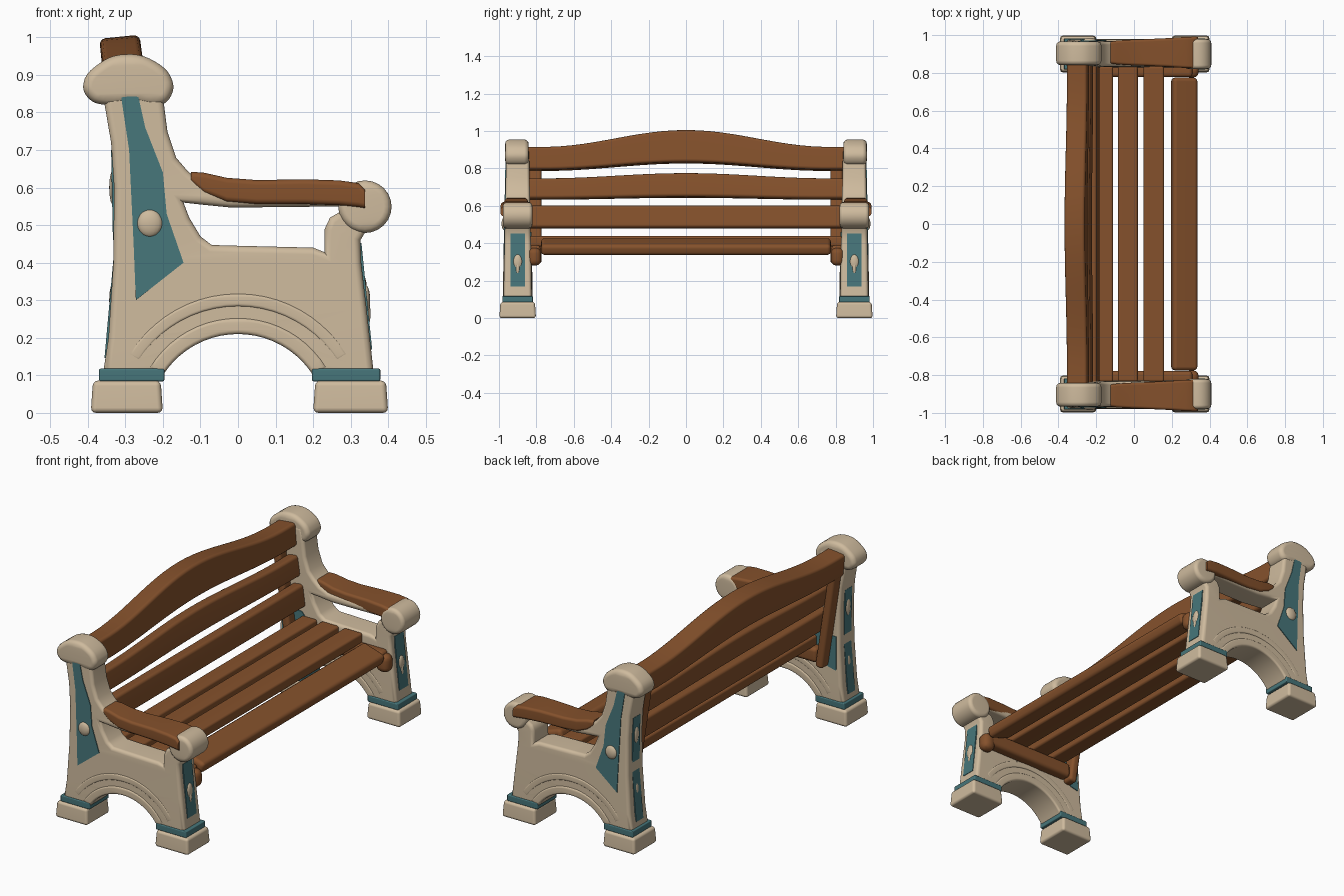
import bpy, bmesh
from math import sin, cos, pi, radians
from mathutils import Matrix

cube = bpy.data.objects.get("Cube")
if cube:
    bpy.data.objects.remove(cube, do_unlink=True)


def material(name, r, g, b):
    m = bpy.data.materials.new(name)
    m.use_nodes = True
    m.diffuse_color = (r, g, b, 1)
    m.node_tree.nodes["Principled BSDF"].inputs["Base Color"].default_value = (r, g, b, 1)
    return m


STONE = material("cream stone", .62, .495, .34)
WOOD = material("brown wood", .235, .083, .025)
TEAL = material("teal paint", .062, .18, .195)


def finish(name, mesh, mat, bevel=0):
    """Smooth-shade a mesh, keep hard edges, and link it."""
    bm = bmesh.new()
    bm.from_mesh(mesh)
    bmesh.ops.remove_doubles(bm, verts=bm.verts, dist=1e-5)
    bmesh.ops.recalc_face_normals(bm, faces=bm.faces)
    bm.to_mesh(mesh)
    bm.free()
    mesh.materials.clear()
    mesh.materials.append(mat)
    mesh.shade_smooth()
    if not bevel:
        mesh.set_sharp_from_angle(angle=radians(40))
    ob = bpy.data.objects.new(name, mesh)
    bpy.context.collection.objects.link(ob)
    if bevel:
        mod = ob.modifiers.new("soft edges", 'BEVEL')
        mod.width = bevel
        mod.segments = 3
    ob.modifiers.new("even shading", 'WEIGHTED_NORMAL').keep_sharp = True


def narrowing(z):
    """The frames get thinner with height."""
    return 1.06 - .27 * (z - .1)


def profile(name, outlines, y, half, bevel, mat, smooth=False, offset=0, narrow=False):
    """Extrude closed x-z outlines (outer one first, then holes) along y."""
    cu = bpy.data.curves.new(name, 'CURVE')
    cu.dimensions = '2D'
    cu.fill_mode = 'BOTH'
    cu.extrude = half - bevel
    cu.bevel_depth = bevel
    cu.bevel_resolution = 2
    cu.offset = -bevel
    cu.resolution_u = 5
    for pts in outlines:
        sp = cu.splines.new('BEZIER')
        sp.bezier_points.add(len(pts) - 1)
        for bp, (x, z) in zip(sp.bezier_points, pts):
            bp.co = (x, z, 0)
            bp.handle_left_type = bp.handle_right_type = 'AUTO' if smooth else 'VECTOR'
        sp.use_cyclic_u = True
    tmp = bpy.data.objects.new(name + "_curve", cu)
    bpy.context.collection.objects.link(tmp)
    dg = bpy.context.evaluated_depsgraph_get()
    mesh = bpy.data.meshes.new_from_object(tmp.evaluated_get(dg))
    bpy.data.objects.remove(tmp, do_unlink=True)
    mesh.transform(Matrix.Translation((0, offset, 0)) @ Matrix.Rotation(pi / 2, 4, 'X'))
    for v in mesh.vertices:
        v.co.y = y + v.co.y * (narrowing(v.co.z) if narrow else 1)
    finish(name, mesh, mat)


def from_bmesh(name, bm, mat, bevel=0):
    mesh = bpy.data.meshes.new(name)
    bm.to_mesh(mesh)
    bm.free()
    finish(name, mesh, mat, bevel)


def block(name, loc, size, mat, bevel=0, tilt=0, taper=1):
    """Box, optionally tilted about y and narrowed at the top."""
    bm = bmesh.new()
    bmesh.ops.create_cube(bm, size=1)
    for v in bm.verts:
        if v.co.z > 0:
            v.co.x *= taper
            v.co.y *= taper
    bm.transform(Matrix.Translation(loc) @ Matrix.Rotation(tilt, 4, 'Y')
                 @ Matrix.Diagonal((*size, 1)))
    from_bmesh(name, bm, mat, bevel)


def knob(name, loc, size, mat):
    bm = bmesh.new()
    bmesh.ops.create_uvsphere(bm, u_segments=16, v_segments=10, radius=1)
    bm.transform(Matrix.Translation(loc) @ Matrix.Diagonal((*size, 1)))
    from_bmesh(name, bm, mat)


def rounded(w, h, r):
    """Rounded rectangle section."""
    pts = []
    for i, (sx, sy) in enumerate([(1, 1), (-1, 1), (-1, -1), (1, -1)]):
        for k in range(4):
            a = pi / 2 * (i + k / 3)
            pts.append((sx * (w / 2 - r) + r * cos(a), sy * (h / 2 - r) + r * sin(a)))
    return pts


def loft(name, rings, mat):
    bm = bmesh.new()
    loops = [[bm.verts.new(p) for p in ring] for ring in rings]
    n = len(loops[0])
    for a, b in zip(loops, loops[1:]):
        for i in range(n):
            bm.faces.new((a[i], a[(i + 1) % n], b[(i + 1) % n], b[i]))
    bm.faces.new(loops[0])
    bm.faces.new(loops[-1])
    from_bmesh(name, bm, mat)


def plank(name, x, low, high, thick, tilt, rise_low=0, rise_high=0, bow=0):
    """Plank along y whose lower and upper edges may swell at the middle."""
    rings = []
    steps = 28 if rise_high else 1
    for i in range(steps + 1):
        y = .85 * (2 * i / steps - 1)
        f = .5 + .5 * cos(pi * min(abs(y) / .76, 1))
        z0, z1 = low + rise_low * f, high + rise_high * f
        rings.append([(x - bow * f + u * cos(tilt) + v * sin(tilt), y,
                       (z0 + z1) / 2 - u * sin(tilt) + v * cos(tilt))
                      for u, v in rounded(thick, z1 - z0, .016)])
    loft(name, rings, WOOD)


def arc(r, start, end, n=20):
    return [(r * cos(radians(start + (end - start) * i / n)),
             -.027 + r * sin(radians(start + (end - start) * i / n))) for i in range(n + 1)]


# Side frame outlines
ARCH = arc(.237, 32, 148)
FRAME = [(-.36, .1), (-.345, .2), (-.332, .4), (-.33, .6), (-.338, .72), (-.355, .82),
         (-.34, .9), (-.21, .9), (-.197, .82), (-.188, .75), (-.165, .68), (-.135, .645),
         (-.1, .615), (-.05, .595), (.1, .59), (.33, .6), (.37, .56), (.35, .5),
         (.326, .46), (.328, .4), (.342, .28), (.362, .1)] + ARCH
OPENING = [(-.145, .56), (-.1, .555), (-.02, .547), (.12, .548), (.27, .55), (.28, .54),
           (.245, .52), (.231, .49), (.23, .428), (.2, .44), (0, .445), (-.07, .447),
           (-.1, .47), (-.13, .52)]
CAP = [(-.3, .955), (-.22, .935), (-.175, .885), (-.178, .845), (-.205, .82), (-.28, .825),
       (-.35, .82), (-.395, .835), (-.412, .875), (-.37, .93)]
PANEL = [(-.317, .88), (-.3, .897), (-.275, .885), (-.247, .76), (-.2, .64), (-.19, .53),
         (-.145, .4), (-.272, .3), (-.278, .45), (-.29, .7)]
INNER_PANEL = [(-.315, .46), (-.2, .46), (-.15, .4), (-.27, .29), (-.315, .28)]
SCROLL = [(.338 + .071 * cos(pi * k / 12), .549 + .07 * sin(pi * k / 12)) for k in range(24)]

# The two end frames
for s, end in ((-1, "near"), (1, "far")):
    y = s * .9
    profile("side_frame_" + end, [FRAME, OPENING], y, .072, .018, STONE, narrow=True)
    profile("arch_moulding_" + end, [ARCH + arc(.28, 148, 32)], y, .079, .01, STONE)
    profile("arch_outer_rib_" + end, [arc(.31, 32, 148) + arc(.345, 148, 32)],
            y, .0765, .008, STONE)
    profile("post_cap_" + end, [CAP], y + s * .004, .063, .024, STONE, True)
    profile("arm_scroll_" + end, [SCROLL], y, .079, .02, STONE)

    # Painted post panels, outside and inside, with a round boss
    profile("post_side_panel_" + end, [PANEL], y, .004, 0, TEAL, False, s * .072, True)
    profile("post_inner_panel_" + end, [INNER_PANEL], y, .004, 0, TEAL, False, -s * .072, True)
    knob("post_boss_" + end, (-.235, y + s * .07, .505), (.034, .016, .036), STONE)

    # Feet with painted bands
    for x, w, leg in ((-.296, .192, "rear"), (.3, .2, "front")):
        block(f"{leg}_foot_{end}", (x, s * .9, .043), (w, .196, .086), STONE, .014, 0, .94)
        block(f"{leg}_foot_band_{end}", (x + (.013 if x < 0 else -.012), y, .101),
              (w - .018, .164, .034), TEAL, .005)

    # Painted panels on the leg faces, with drop ornaments
    block("front_leg_panel_" + end, (.339, y, .31), (.008, .076, .285), TEAL, 0, -.1)
    knob("front_leg_drop_" + end, (.34, y, .3), (.012, .024, .04), STONE)
    knob("front_leg_drop_tip_" + end, (.343, y, .265), (.01, .011, .035), STONE)
    block("rear_leg_panel_" + end, (-.3395, y, .28), (.008, .06, .27), TEAL, 0, .09)
    block("rear_post_panel_" + end, (-.3315, y, .58), (.008, .06, .24), TEAL, 0, -.02)
    for z in (.3, .6):
        knob(f"rear_drop_{end}_{int(z * 100)}", (-.333, y, z), (.01, .02, .045), STONE)

    # Wooden armrest, widening to the front
    sections = [(-.125, .627, .03, .116), (-.09, .612, .055, .126), (-.03, .594, .064, .134),
                (.05, .588, .064, .14), (.18, .589, .066, .152), (.27, .586, .066, .164),
                (.32, .58, .064, .168), (.338, .57, .05, .166)]
    loft("armrest_" + end, [[(x, y + s * .008 + u, z + v) for u, v in rounded(w, h, .014)]
                            for x, z, h, w in sections], WOOD)

    # Wooden bearers under the seat and behind the back
    block("seat_bearer_" + end, (.04, s * .81, .35), (.54, .066, .08), WOOD, .02)
    block("seat_bearer_tip_" + end, (.305, s * .81, .328), (.075, .07, .095), WOOD, .03)
    block("back_bearer_" + end, (-.288, s * .805, .58), (.045, .066, .58), WOOD, .015, -.15)

# Seat slats, with a sloping front plank
for i, (x0, x1) in enumerate([(-.2, -.11), (-.085, .02), (.05, .16)]):
    block(f"seat_slat_{i + 1}", ((x0 + x1) / 2, 0, .411), (x1 - x0, 1.67, .056), WOOD, .012)
block("seat_front_plank", (.266, 0, .382), (.138, 1.55, .06), WOOD, .02, .32)

# Back slats, arched more towards the top
plank("back_slat_lower", -.222, .48, .60, .065, -.15)
plank("back_slat_middle", -.255, .635, .745, .065, -.17, .01, .028, .008)
plank("back_slat_top", -.297, .79, .912, .108, -.1, .04, .09, .01)
